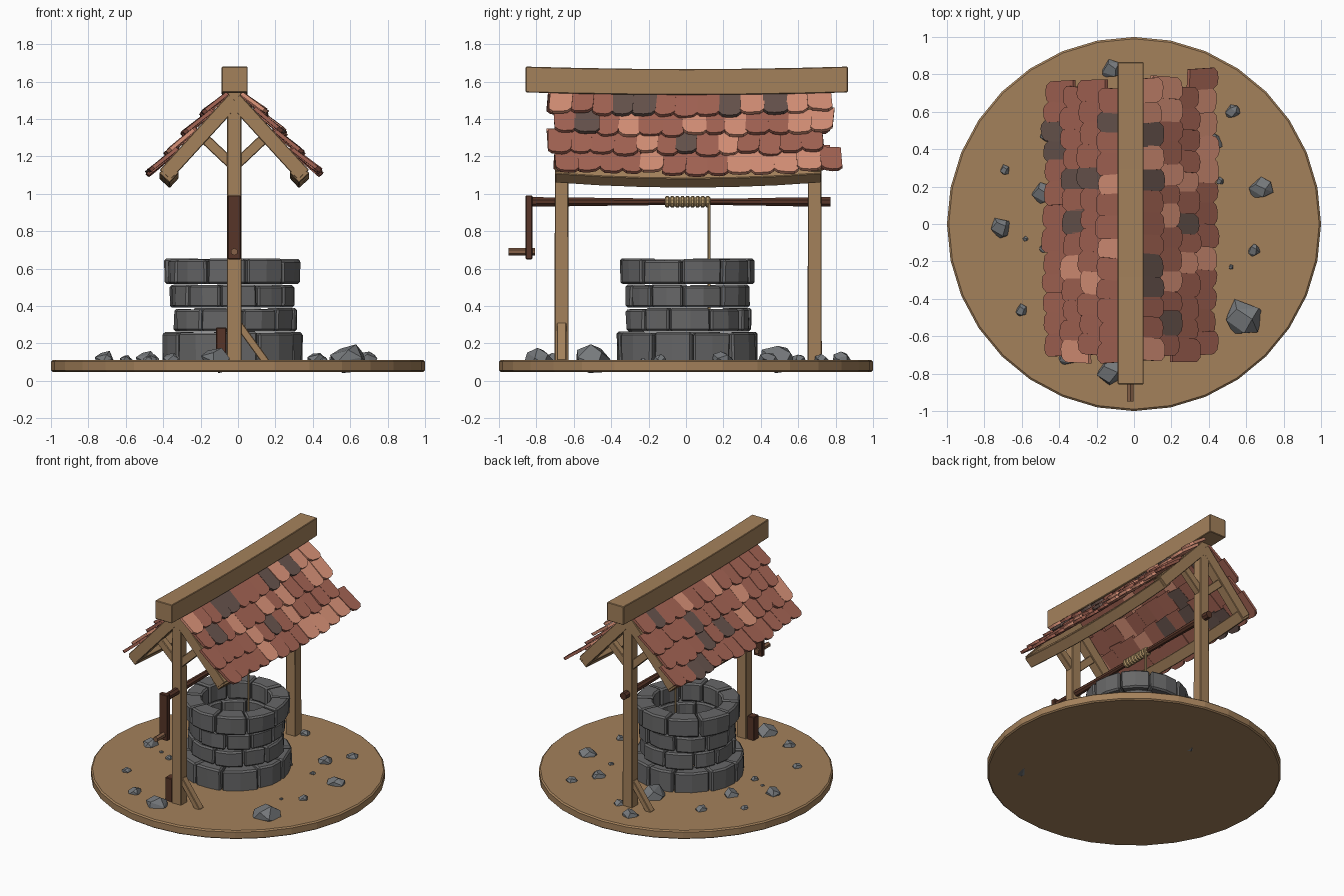
import bpy, bmesh, math, random
from mathutils import Vector, Matrix

if "Cube" in bpy.data.objects:
    bpy.data.objects.remove(bpy.data.objects["Cube"])

random.seed(7)
R = random.uniform


def mat(name, c):
    m = bpy.data.materials.new(name)
    m.diffuse_color = (*c, 1)
    m.use_nodes = True
    m.node_tree.nodes["Principled BSDF"].inputs["Base Color"].default_value = m.diffuse_color
    return m


WOOD = mat("light wood", (0.37, 0.22, 0.105))
DARK = mat("dark wood", (0.095, 0.035, 0.021))
HANDLE = mat("handle wood", (0.24, 0.12, 0.065))
STONE = mat("well stone", (0.135, 0.135, 0.137))
ROCK = mat("loose rock", (0.18, 0.19, 0.20))
TILE = mat("red tile", (0.38, 0.13, 0.09))
TILE_L = mat("pale tile", (0.70, 0.29, 0.19))
TILE_D = mat("burnt tile", (0.14, 0.09, 0.076))
ROPE = mat("rope", (0.50, 0.34, 0.155))


def finish(bm, name, *mats, bevel=0):
    bmesh.ops.recalc_face_normals(bm, faces=bm.faces)
    me = bpy.data.meshes.new(name)
    bm.to_mesh(me)
    bm.free()
    for m in mats:
        me.materials.append(m)
    ob = bpy.data.objects.new(name, me)
    bpy.context.collection.objects.link(ob)
    if bevel:
        b = ob.modifiers.new("bevel", "BEVEL")
        b.width, b.segments = bevel, 1
    return ob


def loft(bm, rings):
    """Skin closed rings of points and cap both ends; returns the faces."""
    vs = [[bm.verts.new(p) for p in r] for r in rings]
    n = len(vs[0])
    fs = [bm.faces.new((a[i], a[(i + 1) % n], b[(i + 1) % n], b[i]))
          for a, b in zip(vs, vs[1:]) for i in range(n)]
    return fs + [bm.faces.new(vs[0][::-1]), bm.faces.new(vs[-1])]


def beam(name, p0, p1, w, h, side, m=WOOD, sag=0, seg=1, bevel=0.004, taper=1):
    """Square timber from p0 to p1; w is measured along 'side', h across it."""
    p0, p1, side = Vector(p0), Vector(p1), Vector(side).normalized()
    up = (p1 - p0).normalized().cross(side)
    rings = []
    for k in range(seg + 1):
        t = k / seg
        c = p0.lerp(p1, t) - Vector((0, 0, sag * 4 * t * (1 - t)))
        f = 1 + (taper - 1) * t
        rings.append([c + side * w / 2 * a * f + up * h / 2 * b * f
                      for a, b in ((-1, -1), (1, -1), (1, 1), (-1, 1))])
    bm = bmesh.new()
    loft(bm, rings)
    return finish(bm, name, m, bevel=bevel)


def turned(name, origin, axis, profile, sides, m):
    """Round part from (distance, radius) pairs along an axis."""
    q = Vector((0, 0, 1)).rotation_difference(Vector(axis))
    bm = bmesh.new()
    loft(bm, [[Vector(origin) + q @ Vector((r * math.cos(a), r * math.sin(a), d))
               for a in (math.tau * (i + .5) / sides for i in range(sides))]
              for d, r in profile])
    return finish(bm, name, m)


CX, CY = -0.02, 0.01

# Round base
bm = bmesh.new()
loft(bm, [[(r * math.cos(math.tau * i / 32), r * math.sin(math.tau * i / 32), z)
           for i in range(32)]
          for z, r in ((.048, .99), (.056, 1), (.103, 1), (.112, .99))])
finish(bm, "base", WOOD)

# Well wall: four courses of wedge stones
bm = bmesh.new()
for z0, z1, ro, turn in ((.10, .26, .375, .1), (.265, .387, .33, .38),
                         (.392, .512, .33, .0), (.517, .65, .36, .5)):
    n = 10
    cuts = [turn + math.tau * (i + R(-.13, .13)) / n for i in range(n)]
    for i in range(n):
        a0 = cuts[i] + .014
        a1 = cuts[(i + 1) % n] + (math.tau if i == n - 1 else 0) - .014
        out, top = ro + R(-.008, .012), z1 + R(-.006, .004)
        rings = []
        for k in range(3):
            a = a0 + (a1 - a0) * k / 2
            o = out + R(-.006, .006)
            rings.append([(CX + r * math.cos(a), CY + r * math.sin(a), z)
                          for r, z in ((.235, z0), (o, z0), (o + R(-.008, .008), top),
                                       (.235, top))])
        loft(bm, rings)
wall = finish(bm, "well_wall", STONE, bevel=.011)
wall.modifiers["bevel"].limit_method = "ANGLE"
wall.modifiers["bevel"].angle_limit = math.radians(40)

# Posts, ridge beam
for nm, y in (("front", -.665), ("back", .688)):
    beam(nm + "_post", (CX, y, .10), (CX, y, 1.55), .08, .076, (1, 0, 0), taper=.93)
beam("ridge_beam", (CX + .002, -.857, 1.611), (CX + .002, .865, 1.611), .138, .138,
     (1, 0, 0), sag=.013, seg=6)

# Struts and plank at the post feet
beam("front_foot_strut", (.15, -.665, .10), (.005, -.665, .30), .05, .04, (0, 1, 0))
beam("back_foot_strut", (-.19, .688, .10), (-.045, .688, .30), .05, .04, (0, 1, 0))
beam("front_foot_plank", (-.09, -.665, .10), (-.09, -.665, .285), .055, .06, (1, 0, 0), DARK)

# Rafters, braces and eave beams on both slopes
for s, nm in ((-1, "left"), (1, "right")):
    for end, y in (("front", -.665), ("back", .688)):
        beam(f"{end}_{nm}_rafter", (CX, y, 1.505), (CX + s * .37, y, 1.10),
             .072, .08, (0, 1, 0))
        beam(f"{end}_{nm}_brace", (CX + s * .01, y, 1.155), (CX + s * .19, y, 1.325),
             .05, .055, (0, 1, 0))
    beam(nm + "_eave_beam", (CX + s * .348, -.70, 1.112), (CX + s * .348, .722, 1.112),
         .076, .076, (s * .675, 0, -.738), sag=.028, seg=6)

# Roof tiles: four overlapping courses per slope
for s, nm in ((-1, "left"), (1, "right")):
    bm = bmesh.new()
    down, nor = Vector((s * .675, 0, -.738)), Vector((s * .738, 0, .675))
    for row in range(4):
        n = 13
        y = -.735 + (.03 if row % 2 else 0) + R(-.01, .01)
        for i in range(n):
            w = .115 + R(-.014, .014)
            t1 = .212 + .141 * row + R(-.014, .014)
            t0 = max(.04, t1 - .19)
            lift0, lift1 = .006, .033 + R(-.004, .010)
            yc = y + w / 2
            drop = .018 * (1 - (yc / .75) ** 2)
            skew = R(-.07, .07)
            L, h = t1 - t0, w / 2 + .003
            outline = [(-h, 0), (h, 0), (h, L - .03), (h - .022, L - .006),
                       (R(-.015, .015), L), (-h + .022, L - .006), (-h, L - .03)]
            lo, hi = [], []
            for u, v in outline:
                p = Vector((CX, yc + u + skew * (v - L / 2), 1.565 - drop))
                p += down * (t0 + v + skew * u)
                p += nor * (lift0 + (lift1 - lift0) * v / L + R(0, .003))
                lo.append(p - nor * .006)
                hi.append(p + nor * .014)
            pick = random.random()
            idx = 0 if pick < .68 else (1 if pick < .86 else 2)
            for f in loft(bm, [lo, hi]):
                f.material_index = idx
            y += w
    finish(bm, nm + "_roof_tiles", TILE, TILE_L, TILE_D)

# Windlass: axle, crank arm, handle
turned("axle", (CX, -.855, .957), (0, 1, 0),
       [(0, .027), (.2, .026), (.55, .021), (.8, .018), (1.15, .020), (1.45, .026),
        (1.628, .027)], 8, DARK)
beam("crank_arm", (CX, -.84, .65), (CX, -.84, .992), .07, .036, (1, 0, 0), DARK)
turned("crank_handle", (CX, -.948, .69), (0, 1, 0),
       [(0, .02), (.14, .02)], 6, HANDLE)

# Rope wound on the axle and hanging into the well
coil = []
for i in range(9):
    coil += [(i * .027, .022), (i * .027 + .007, .031), (i * .027 + .019, .031)]
turned("rope_coil", (CX, -.113, .957), (0, 1, 0), coil + [(.243, .022)], 10, ROPE)
turned("hanging_rope", (CX + .02, .124, .30), (0, 0, 1), [(0, .008), (.66, .008)], 6, ROPE)

# Loose rocks: convex hulls of jittered points
rocks = [(-.12, .83, .06), (.53, .60, .042), (.42, .44, .055), (.68, .19, .065),
         (.46, .23, .022), (.64, -.14, .038), (.52, -.23, .015), (.59, -.50, .105),
         (-.69, .29, .03), (-.49, .16, .06), (-.71, -.02, .06), (-.58, -.08, .016),
         (-.48, -.13, .03), (-.60, -.46, .035), (-.46, .48, .045), (-.36, -.71, .05),
         (-.12, -.79, .08), (.05, .72, .04), (-.07, .49, .10)]
bm = bmesh.new()
for x, y, r in rocks:
    part = bmesh.new()
    for i in range(13):
        z = 1 - 2 * (i + .5) / 13
        a = i * 2.4 + R(-.35, .35)
        q = math.sqrt(1 - z * z)
        k = r * R(.88, 1.08)
        part.verts.new((x + k * q * math.cos(a), y + k * q * math.sin(a),
                        .112 + k * z * .82))
    hull = bmesh.ops.convex_hull(part, input=part.verts)
    bmesh.ops.dissolve_limit(part, angle_limit=.25, verts=part.verts, edges=part.edges)
    tmp = bpy.data.meshes.new("tmp")
    part.to_mesh(tmp)
    part.free()
    bm.from_mesh(tmp)
    bpy.data.meshes.remove(tmp)
finish(bm, "loose_rocks", ROCK)
